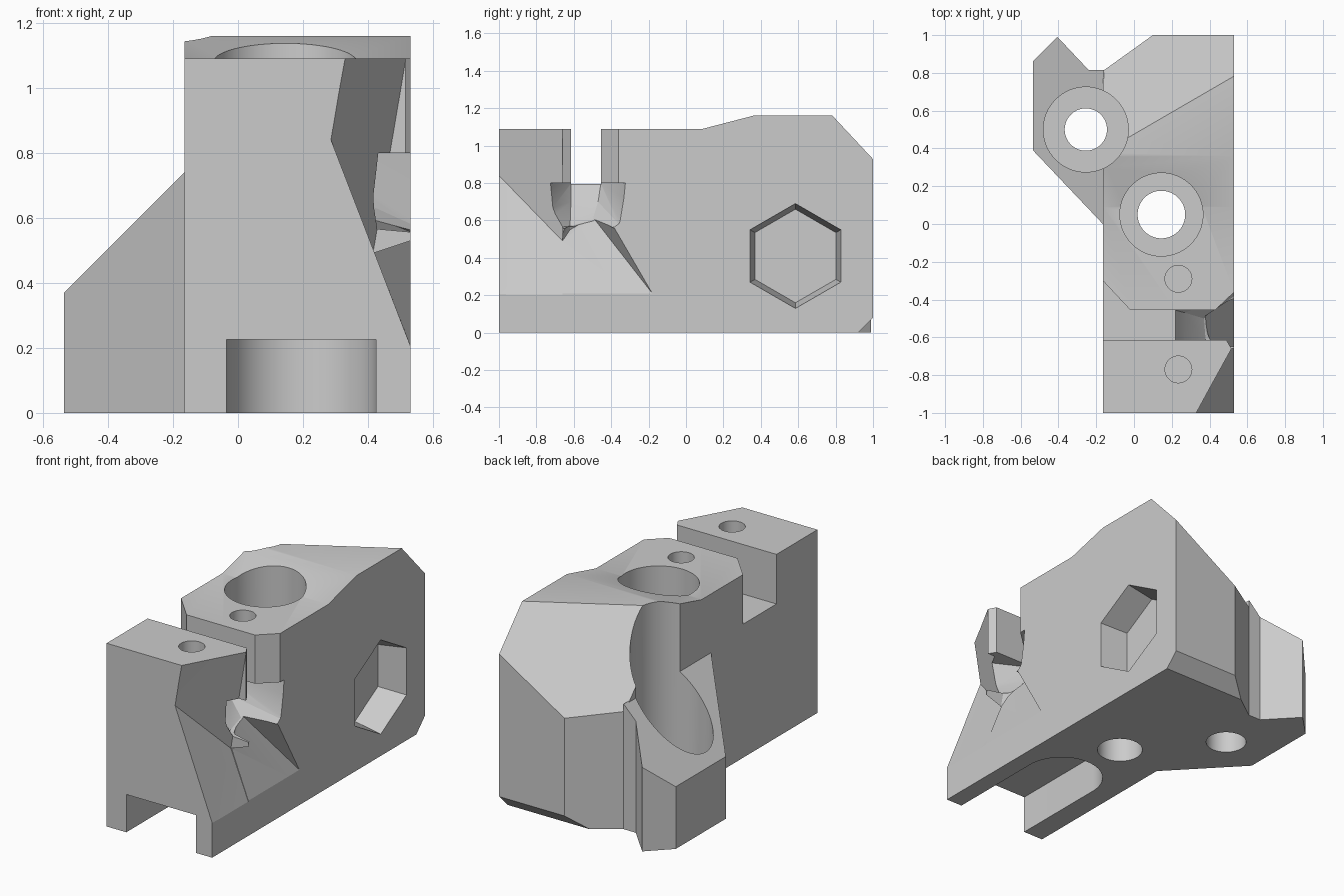
import bpy, bmesh, math
from mathutils import Vector

if "Cube" in bpy.data.objects:
    bpy.data.objects.remove(bpy.data.objects["Cube"])

grey = bpy.data.materials.new("plain grey")
grey.use_nodes = True
grey.diffuse_color = (0.6, 0.6, 0.6, 1)
grey.node_tree.nodes["Principled BSDF"].inputs["Base Color"].default_value = (0.6, 0.6, 0.6, 1)


def finish(name, bm):
    bmesh.ops.recalc_face_normals(bm, faces=bm.faces[:])
    mesh = bpy.data.meshes.new(name)
    bm.to_mesh(mesh)
    bm.free()
    mesh.materials.append(grey)
    obj = bpy.data.objects.new(name, mesh)
    bpy.context.collection.objects.link(obj)
    return obj


def prism(name, base, along):
    """Extrude a closed outline of 3D points along a vector."""
    bm = bmesh.new()
    face = bm.faces.new([bm.verts.new(p) for p in base])
    ext = bmesh.ops.extrude_face_region(bm, geom=[face])
    moved = [v for v in ext["geom"] if isinstance(v, bmesh.types.BMVert)]
    bmesh.ops.translate(bm, verts=moved, vec=Vector(along))
    return finish(name, bm)


def upright(name, outline, z0, z1):
    return prism(name, [(x, y, z0) for x, y in outline], (0, 0, z1 - z0))


def disc(name, x, y, r, z0, z1, n=64):
    ring = [(x + r * math.cos(math.tau * i / n), y + r * math.sin(math.tau * i / n)) for i in range(n)]
    return upright(name, ring, z0, z1)


def hull(name, points):
    bm = bmesh.new()
    for p in points:
        bm.verts.new(p)
    res = bmesh.ops.convex_hull(bm, input=bm.verts[:])
    spare = {v for v in res["geom_interior"] if isinstance(v, bmesh.types.BMVert)}
    bmesh.ops.delete(bm, geom=list(spare), context="VERTS")
    return finish(name, bm)


def combine(target, tool, operation="DIFFERENCE"):
    mod = target.modifiers.new(tool.name, "BOOLEAN")
    mod.operation = operation
    mod.solver = "EXACT"
    mod.object = tool
    bpy.context.view_layer.objects.active = target
    bpy.ops.object.modifier_apply(modifier=mod.name)
    bpy.data.objects.remove(tool)


# Main block from its side profile, with the bottom rear chamfer
left, right = -0.165, 0.53
profile = [(-1, 0), (0.92, 0), (1, 0.08), (1, 1.16), (0.36, 1.16), (0.09, 1.09), (-1, 1.09)]
body = prism("bracket_body", [(left, y, z) for y, z in profile], (right - left, 0, 0))

# Angled rear left corner
combine(body, upright("corner_cut", [(0.1, 1), (-0.3, 0.713), (-0.3, 1.2), (0.1, 1.2)], -0.1, 1.3))

# Sloping rear roof: a skewed plane falling away from the ridge line
ridge = Vector((0.53, 0.783, 1.16))
run = Vector((0.865, 0.502, 0))
fall = Vector((-0.502, 0.865, -1.237))
a, b = ridge + run * 0.4, ridge - run * 1.6
section = [b - fall * 0.2, b + fall * 1.2, b + fall * 1.2 + Vector((0, 0, 2)), b - fall * 0.2 + Vector((0, 0, 2))]
combine(body, prism("roof_cut", section, a - b))

# Side lug with a sloping top
lug = upright("lug", [(-0.16, -0.005), (-0.535, 0.39), (-0.535, 0.86), (-0.405, 0.99),
                      (-0.24, 0.815), (-0.16, 0.815)], 0, 1)
combine(lug, prism("lug_slope", [(-0.735, -0.2, 0.17), (0.065, -0.2, 0.97), (0.065, -0.2, 1.5),
                                 (-0.735, -0.2, 1.5)], (0, 1.5, 0)))
combine(body, lug, "UNION")

# Counterbored screw holes and blind pin holes
for x, y, r_big, r_small in ((-0.255, 0.5, 0.225, 0.112), (0.145, 0.05, 0.22, 0.126)):
    combine(body, disc("counterbore", x, y, r_big, 0.26, 1.4))
    combine(body, disc("screw_hole", x, y, r_small, -0.1, 0.5))
for y in (-0.29, -0.77):
    combine(body, disc("pin_hole", 0.235, y, 0.071, 0.65, 1.3, 40))

# Round-ended channel under the front
arc = [(0.195 + 0.23 * math.cos(math.pi * i / 32), -0.4 + 0.23 * math.sin(math.pi * i / 32)) for i in range(33)]
combine(body, upright("channel", [(0.425, -1.1)] + arc + [(-0.035, -1.1)], -0.1, 0.225))

# Cross slot with its chamfered left corner
combine(body, upright("cross_slot", [(-0.3, -0.615), (0.22, -0.615), (0.22, -0.455), (-0.02, -0.455),
                                     (-0.165, -0.3), (-0.3, -0.155)], 0.795, 1.3))

# Flared right end of the slot, deepening toward the side
flare = [(0.215, -0.615), (0.49, -0.615), (0.6, -0.81), (0.6, -0.295), (0.43, -0.455), (0.215, -0.455)]
combine(body, upright("slot_flare", flare, 0.79, 1.3))
combine(body, hull("slot_ramp", [(x, y, 0.8) for x, y in flare] + [
    (0.27, -0.615, 0.7), (0.27, -0.47, 0.7), (0.38, -0.62, 0.57), (0.37, -0.5, 0.6),
    (0.44, -0.5, 0.6), (0.6, -0.33, 0.55), (0.6, -0.8, 0.55),
    (0.43, -0.465, 0.7), (0.6, -0.305, 0.7)]))

# V notch in the front right corner and its tail running back along the side
combine(body, hull("front_notch", [
    (0.248, -1.1, 0.943), (0.415, -0.66, 0.49), (0.6, -1.1, 0.03), (0.6, -0.66, 0.03),
    (0.295, -1.1, 1.2), (0.535, -0.66, 1.2), (0.6, -1.1, 1.2), (0.6, -0.66, 1.2)]))
combine(body, hull("notch_tail", [
    (0.42, -0.661, 0.49), (0.6, -0.661, 0.03), (0.4, -0.62, 0.55), (0.37, -0.5, 0.62),
    (0.44, -0.5, 0.615), (0.6, -0.33, 0.53), (0.6, -0.04, 0.03), (0.6, -0.661, 0.55),
    (0.43, -0.615, 0.62)]))

# Tapered hexagonal pocket in the right side
pocket = []
for x, r in ((0.54, 0.282), (0.36, 0.25)):
    for i in range(6):
        t = math.tau * i / 6
        pocket.append((x, 0.585 + r * math.sin(t), 0.41 + r * math.cos(t)))
combine(body, hull("hex_pocket", pocket))

# Smooth the bores, keep machined edges crisp
bpy.ops.object.select_all(action="DESELECT")
body.select_set(True)
bpy.context.view_layer.objects.active = body
bpy.ops.object.shade_smooth_by_angle(angle=math.radians(20))
